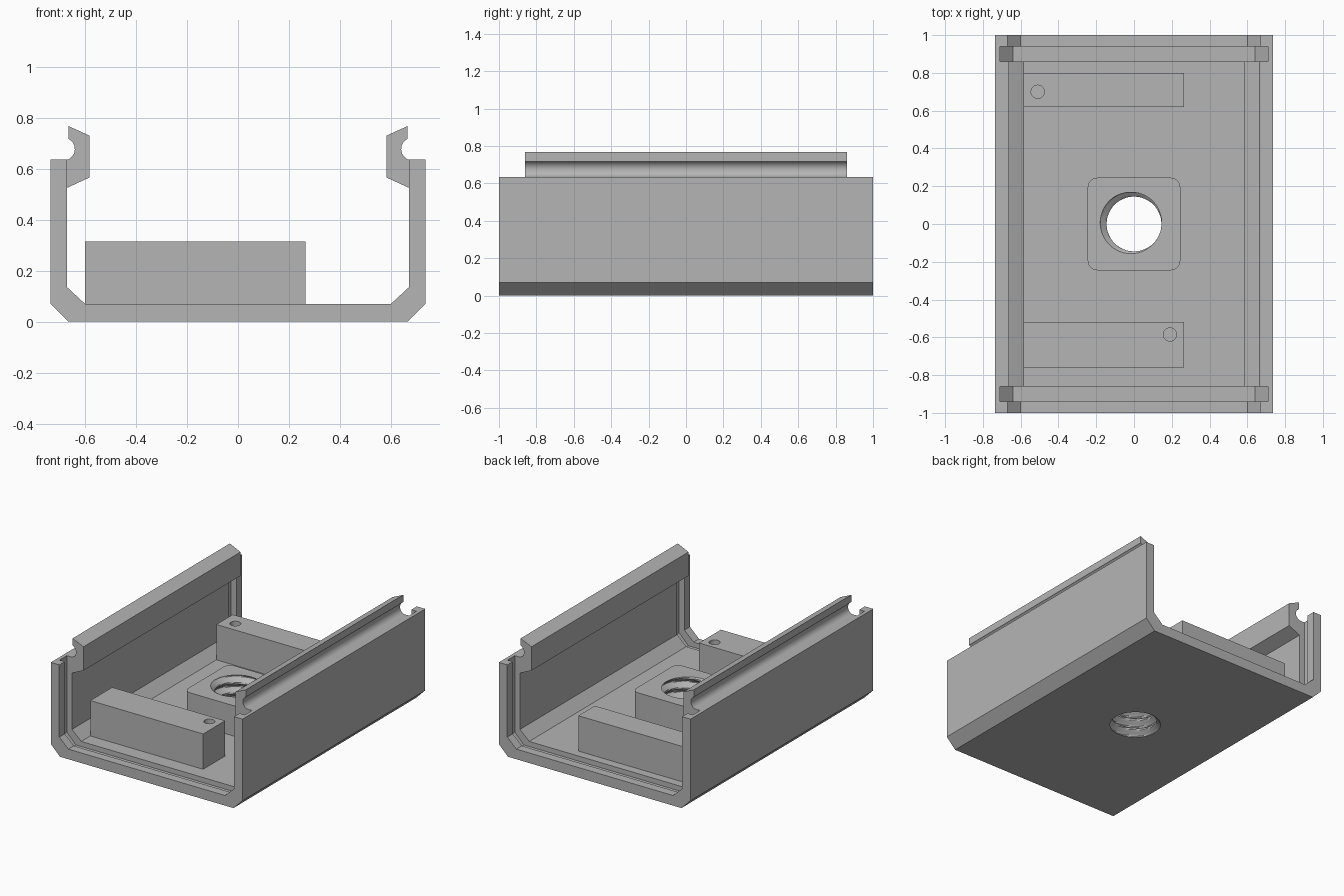
import bpy, bmesh, math

cube = bpy.data.objects.get("Cube")
if cube:
    bpy.data.objects.remove(cube, do_unlink=True)

GREY = (0.46, 0.46, 0.46, 1)
mat = bpy.data.materials.new("light grey")
mat.use_nodes = True
mat.diffuse_color = GREY
bsdf = next(n for n in mat.node_tree.nodes if n.type == "BSDF_PRINCIPLED")
bsdf.inputs["Base Color"].default_value = GREY


def finish(bm, name):
    bmesh.ops.recalc_face_normals(bm, faces=bm.faces)
    mesh = bpy.data.meshes.new(name)
    bm.to_mesh(mesh)
    bm.free()
    mesh.materials.append(mat)
    ob = bpy.data.objects.new(name, mesh)
    bpy.context.collection.objects.link(ob)
    return ob


def extrude_y(name, profile, y0, y1):
    """Solid from an (x, z) profile running along y."""
    bm = bmesh.new()
    face = bm.faces.new([bm.verts.new((x, y0, z)) for x, z in profile])
    ext = bmesh.ops.extrude_face_region(bm, geom=[face])["geom"]
    bmesh.ops.translate(bm, vec=(0, y1 - y0, 0),
                        verts=[v for v in ext if isinstance(v, bmesh.types.BMVert)])
    return finish(bm, name)


def box(name, x0, x1, y0, y1, z0, z1):
    return extrude_y(name, [(x0, z0), (x1, z0), (x1, z1), (x0, z1)], y0, y1)


def cylinder(name, x, y, r, z0, z1):
    bm = bmesh.new()
    bmesh.ops.create_cone(bm, cap_ends=True, segments=32, radius1=r, radius2=r, depth=z1 - z0)
    bmesh.ops.translate(bm, verts=bm.verts, vec=(x, y, (z0 + z1) / 2))
    return finish(bm, name)


def cut(ob, cutter):
    mod = ob.modifiers.new("cut", "BOOLEAN")
    mod.operation = "DIFFERENCE"
    mod.solver = "EXACT"
    mod.object = cutter
    bpy.context.view_layer.objects.active = ob
    bpy.ops.object.modifier_apply(modifier=mod.name)


def smooth(ob):
    bpy.ops.object.select_all(action="DESELECT")
    ob.select_set(True)
    bpy.context.view_layer.objects.active = ob
    bpy.ops.object.shade_smooth_by_angle(angle=math.radians(25))


def mirrored(half):
    """Close a right-hand half profile with its reflection."""
    return half + [(-x, z) for x, z in reversed(half)]


FLOOR, BOSS_TOP, BLOCK_TOP = 0.07, 0.28, 0.315

# U-shaped channel with chamfered lower corners
tray = extrude_y("tray", mirrored([(0.665, 0), (0.735, 0.07), (0.735, 0.635), (0.67, 0.635),
                                   (0.67, 0.135), (0.60, FLOOR)]), -1, 1)

# End-plate grooves running round the inside near both ends
for y in (-0.94, 0.86):
    cutter = extrude_y("groove_cutter",
                       mirrored([(0.64, 0.035), (0.71, 0.105), (0.71, 0.9)]), y, y + 0.08)
    cut(tray, cutter)
    bpy.data.objects.remove(cutter)

# Snap rails with a rounded outer notch
arc = []
for i in range(13):
    a = math.radians(-70 + i * (64 + 70) / 12)
    arc.append((0.685 - 0.045 * math.cos(a), 0.677 + 0.045 * math.sin(a)))
rail_profile = [(0.67, 0.525), (0.67, 0.635)] + arc[1:-1] + [
    (0.665, 0.717), (0.665, 0.767), (0.583, 0.73), (0.583, 0.565)]
for side, sx in (("left", 1), ("right", -1)):
    rail = extrude_y(side + "_rail", [(sx * x, z) for x, z in rail_profile], -0.86, 0.86)
    smooth(rail)

# Support blocks, each with a small blind hole
for name, y0, y1, hx, hy in (("front_block", -0.76, -0.52, 0.19, -0.585),
                             ("back_block", 0.62, 0.80, -0.51, 0.70)):
    block = box(name, -0.60, 0.265, y0, y1, FLOOR, BLOCK_TOP)
    cutter = cylinder("hole_cutter", hx, hy, 0.035, 0.12, 0.4)
    cut(block, cutter)
    bpy.data.objects.remove(cutter)
    smooth(block)

# Central boss with rounded vertical corners
bm = bmesh.new()
bmesh.ops.create_cube(bm, size=1)
bmesh.ops.scale(bm, verts=bm.verts, vec=(0.49, 0.49, BOSS_TOP - FLOOR))
bmesh.ops.translate(bm, verts=bm.verts, vec=(0, 0, (BOSS_TOP + FLOOR) / 2))
uprights = [e for e in bm.edges if abs(e.verts[0].co.z - e.verts[1].co.z) > 0.1]
bmesh.ops.bevel(bm, geom=uprights, offset=0.05, segments=8, profile=0.5, affect="EDGES")
boss = finish(bm, "threaded_boss")

# Threaded hole through boss and floor
PITCH, SEGS, STEP = 0.072, 64, 0.006
bm = bmesh.new()
rings = []
for j in range(57):
    z = -0.028 + j * STEP
    ring = []
    for i in range(SEGS):
        a = 2 * math.pi * i / SEGS
        phase = (z - BOSS_TOP) / PITCH - (a - math.radians(160)) / (2 * math.pi)
        d = abs(phase - round(phase)) * 2          # 0 at thread root, 1 at crest
        r = 0.145 + 0.035 * min(1, max(0, (0.85 - d) / 0.72))
        ring.append(bm.verts.new((r * math.cos(a), r * math.sin(a), z)))
    rings.append(ring)
for low, high in zip(rings, rings[1:]):
    for i in range(SEGS):
        k = (i + 1) % SEGS
        bm.faces.new((low[i], low[k], high[k], high[i]))
bm.faces.new(rings[0])
bm.faces.new(rings[-1])
thread = finish(bm, "thread_cutter")
for ob in (tray, boss):
    cut(ob, thread)
    smooth(ob)
bpy.data.objects.remove(thread)
